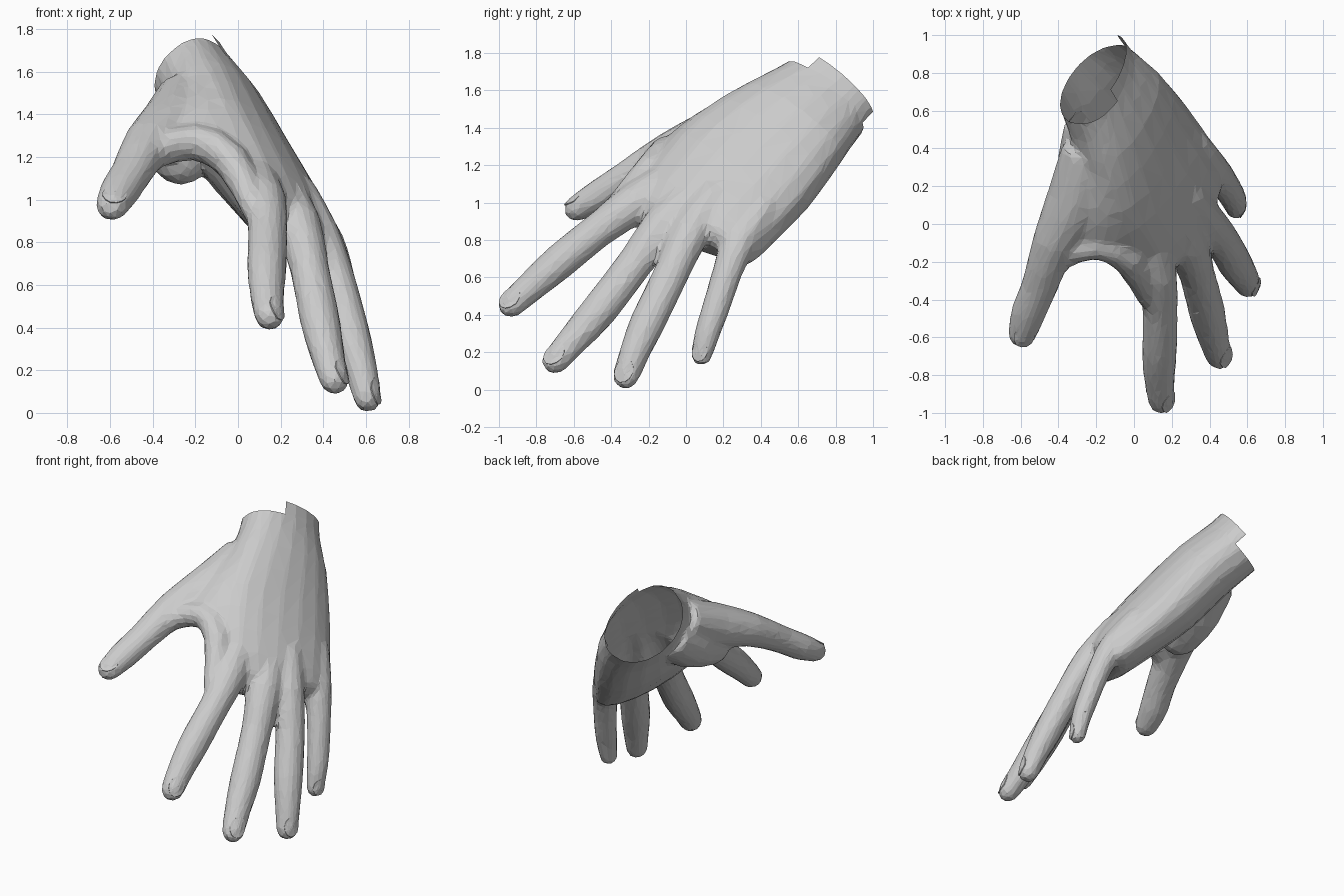
import bpy, bmesh, math
from mathutils import Vector as V

if "Cube" in bpy.data.objects:
    bpy.data.objects.remove(bpy.data.objects["Cube"])

skin = bpy.data.materials.new("plain grey")
skin.diffuse_color = (0.6, 0.6, 0.6, 1)
skin.use_nodes = True
skin.node_tree.nodes["Principled BSDF"].inputs["Base Color"].default_value = skin.diffuse_color


def spline(rows, steps):
    """Catmull-Rom interpolation of equal-length tuples."""
    out = []
    for i in range(len(rows) - 1):
        p0, p1 = rows[max(i - 1, 0)], rows[i]
        p2, p3 = rows[i + 1], rows[min(i + 2, len(rows) - 1)]
        for k in range(steps):
            t = k / steps
            out.append(tuple(0.5 * (2 * b + (c - a) * t + (2 * a - 5 * b + 4 * c - d) * t * t
                                    + (3 * b - a - 3 * c + d) * t ** 3)
                             for a, b, c, d in zip(p0, p1, p2, p3)))
    return out + [tuple(rows[-1])]


def make(name, bm):
    me = bpy.data.meshes.new(name)
    bm.to_mesh(me)
    bm.free()
    me.materials.append(skin)
    ob = bpy.data.objects.new(name, me)
    bpy.context.collection.objects.link(ob)
    return ob


def skin_rings(name, rings):
    """Closed loft through rings of points."""
    bm = bmesh.new()
    vs = [[bm.verts.new(p) for p in r] for r in rings]
    n = len(vs[0])
    for a, b in zip(vs, vs[1:]):
        for i in range(n):
            j = (i + 1) % n
            bm.faces.new((a[i], a[j], b[j], b[i]))
    bm.faces.new(vs[0])
    bm.faces.new(vs[-1])
    bmesh.ops.recalc_face_normals(bm, faces=bm.faces)
    return make(name, bm)


def frame(t, back):
    t = t.normalized()
    n = (back - t * t.dot(back)).normalized()
    return t, n, t.cross(n)


def digit(name, rows, back, sides=12, flat=0.92):
    """Tapered tube along (x, y, z, radius) rows with a rounded end."""
    pts = spline(rows, 2)
    rings = []

    def ring(c, r, n, s):
        rings.append([c + s * (r * math.cos(a)) + n * (r * flat * math.sin(a))
                      for a in (2 * math.pi * (k + 0.5) / sides for k in range(sides))])
    for i, p in enumerate(pts):
        a, b = pts[max(i - 1, 0)], pts[min(i + 1, len(pts) - 1)]
        t, n, s = frame(V(b[:3]) - V(a[:3]), back)
        r = p[3] * 1.09
        ring(V(p[:3]), r, n, s)
    c = V(p[:3])
    for along, scale in ((0.45, 0.9), (0.85, 0.6), (1.0, 0.25)):
        ring(c + t * r * along, r * scale, n, s)
    return skin_rings(name, rings), (c, t, n, s, r)


def slab(name, sections, sides=18):
    """Loft of flattened sections: edge, opposite edge, back depth, palm depth."""
    secs = spline(sections, 2)
    mids = [(V(q[:3]) + V(q[3:6])) / 2 for q in secs]
    rings, frames = [], []
    for i, q in enumerate(secs):
        half = (V(q[3:6]) - V(q[:3])) / 2
        axis = mids[min(i + 1, len(mids) - 1)] - mids[max(i - 1, 0)]
        n = axis.cross(half).normalized()
        frames.append((mids[i], half, n))
        ring = []
        for k in range(sides):
            sn = math.sin(2 * math.pi * k / sides)
            depth = q[6] * sn ** 0.85 if sn > 0 else -q[7] * abs(sn) ** 0.9
            ring.append(mids[i] + half * math.cos(2 * math.pi * k / sides) + n * depth)
        rings.append(ring)
    return skin_rings(name, rings), frames


def nail(name, tip):
    """Thin curved plate on the back of a fingertip."""
    c, t, n, s, r = tip
    bm = bmesh.new()

    def pt(u, v):
        h = 0.9 * r * math.sqrt(1 - (v / r) ** 2 * 0.85) * math.sqrt(1 - 0.8 * (max(u, 0) / r) ** 2)
        return bm.verts.new(c + t * u + s * v + n * (h + max(-u, 0) * 0.08 - 0.002))
    mid, rim = pt(-0.01, 0), []
    for k in range(12):
        a = 2 * math.pi * k / 12
        rim.append(pt(-0.01 + r * 0.9 * math.cos(a), r * 0.72 * math.sin(a)))
    for k in range(12):
        bm.faces.new((mid, rim[k], rim[(k + 1) % 12]))
    bmesh.ops.recalc_face_normals(bm, faces=bm.faces)
    ob = make(name, bm)
    ob.modifiers.new("thickness", "SOLIDIFY").thickness = 0.006


# Palm, starting a little beyond the wrist so the wrist can be cut open
hand, frames = slab("hand", [
    (-.37, .70, 1.90, -.20, 1.12, 1.57, .17, .23),
    (-.27, .53, 1.73, -.08, .95, 1.40, .17, .23),
    (-.22, .31, 1.61, .06, .84, 1.25, .19, .23),
    (-.16, .04, 1.44, .22, .66, 1.00, .20, .22),
    (-.07, -.15, 1.23, .36, .47, .80, .20, .17),
    (.05, -.30, 1.00, .44, .36, .69, .17, .12),
    (.12, -.30, .89, .43, .30, .69, .07, .06),
])
c0, half, n0 = frames[2]

# Web between thumb and index finger
parts = [slab("thumb_web", [
    (-.38, -.10, 1.26, .02, -.15, 1.21, .06, .06),
    (-.37, -.02, 1.30, .00, -.06, 1.28, .09, .09),
    (-.32, .15, 1.38, .00, .10, 1.38, .12, .12),
    (-.26, .38, 1.50, -.05, .30, 1.50, .12, .12),
])[0]]

# Fingers and thumb: paths with radius
back = V((.73, -.15, .65))
digits = {
    "index_finger": ([(.07, -.08, 1.13, .09), (.12, -.27, 1.00, .105), (.14, -.46, .86, .09),
                      (.135, -.67, .69, .092), (.135, -.82, .56, .08), (.145, -.93, .46, .07)], back),
    "middle_finger": ([(.19, .08, 1.09, .09), (.28, -.11, .89, .108), (.335, -.27, .68, .092),
                       (.385, -.46, .43, .094), (.42, -.60, .27, .08), (.45, -.695, .16, .07)], back),
    "ring_finger": ([(.27, .16, 1.05, .09), (.375, .02, .84, .10), (.455, -.07, .64, .09),
                     (.53, -.20, .37, .09), (.575, -.27, .21, .078), (.605, -.32, .077, .068)], back),
    "little_finger": ([(.31, .42, .98, .08), (.41, .29, .80, .09), (.47, .225, .64, .076),
                       (.52, .147, .40, .069), (.535, .11, .29, .063), (.54, .085, .19, .056)], back),
    "thumb": ([(-.24, .40, 1.48, .13), (-.30, .14, 1.35, .15), (-.42, -.10, 1.26, .112),
               (-.50, -.33, 1.125, .09), (-.555, -.46, 1.04, .088), (-.59, -.575, .975, .073)],
              V((.2, -.3, .9))),
}
for name, (rows, up) in digits.items():
    ob, tip = digit(name, rows, up)
    parts.append(ob)
    nail(name + "_nail", tip)

# Curved front rim of the web, and the fleshy ball of the thumb
up = V((.2, -.3, .9))
parts.append(digit("web_rim", [(-.49, -.34, 1.11, .05), (-.39, -.17, 1.22, .075),
                               (-.20, -.10, 1.27, .085), (-.03, -.18, 1.18, .085),
                               (.08, -.38, .96, .065)], V((0, .5, .8)))[0])
parts.append(digit("thumb_ball", [(-.22, .52, 1.40, .14), (-.24, .32, 1.27, .155),
                                  (-.27, .15, 1.20, .13)], up)[0])

# Merge into one skin, blend the joints and reduce to facets
bpy.context.view_layer.objects.active = hand


def apply(kind, **settings):
    m = hand.modifiers.new(kind, kind)
    for key, value in settings.items():
        setattr(m, key, value)
    bpy.ops.object.modifier_apply(modifier=m.name)


for ob in parts:
    apply("BOOLEAN", operation="UNION", solver="EXACT", object=ob)
    bpy.data.objects.remove(ob)
apply("REMESH", mode="VOXEL", voxel_size=0.016)
apply("SMOOTH", factor=0.5, iterations=12)
apply("DECIMATE", ratio=4000 / (2 * len(hand.data.polygons)))

# Cut the wrist open, leaving a ragged flap on its back
out = half.cross(n0).normalized()
if out.y < 0:
    out = -out
bm = bmesh.new()
bm.from_mesh(hand.data)


def cut(co, no, clear=False):
    bmesh.ops.bisect_plane(bm, geom=bm.verts[:] + bm.edges[:] + bm.faces[:],
                           plane_co=co, plane_no=no, clear_outer=clear)


cut(c0 + out * .09, out, True)
cut(c0, out)
cut(c0 - half * .45, half)
cut(c0 + n0 * .04, n0)
waste = []
for f in bm.faces:
    d = f.calc_center_median() - c0
    on_flap = d.dot(n0) > .04 and d.dot(half) / half.length_squared > -.45
    if d.dot(out) > 1e-4 and not on_flap:
        waste.append(f)
bmesh.ops.delete(bm, geom=waste, context="FACES")
for f in bm.faces:
    f.smooth = False
    f.material_index = 0
bm.to_mesh(hand.data)
bm.free()
